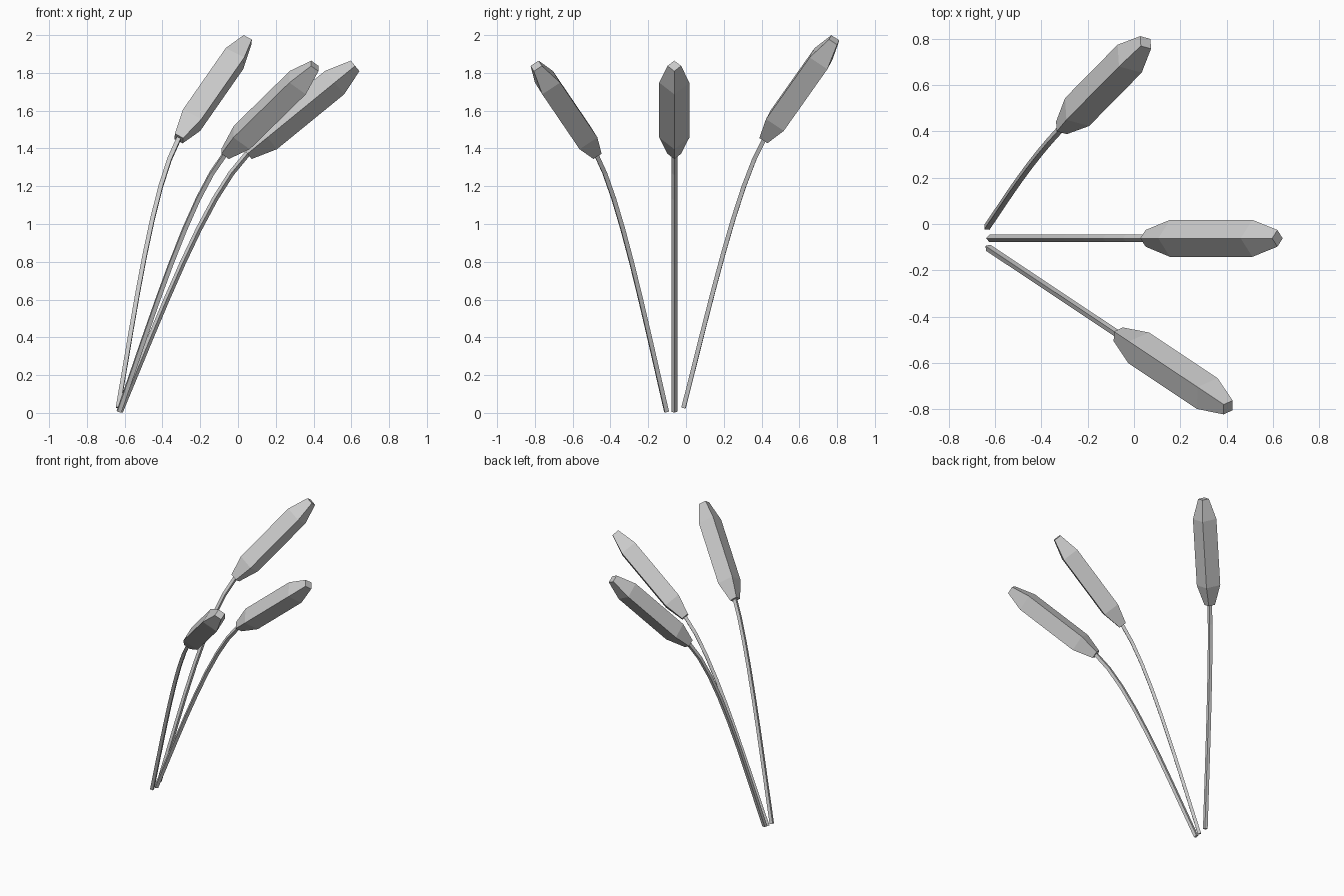
import bpy
from mathutils import Vector, Matrix
from mathutils.geometry import interpolate_bezier

cube = bpy.data.objects.get("Cube")
if cube:
    bpy.data.objects.remove(cube, do_unlink=True)

grey = bpy.data.materials.new("plain_grey")
grey.use_nodes = True
grey.diffuse_color = (0.6, 0.6, 0.6, 1)
grey.node_tree.nodes["Principled BSDF"].inputs["Base Color"].default_value = (0.6, 0.6, 0.6, 1)

SIDE = Vector((0, 1, 0))
NECK = Vector((0.675, 0, 1.365))
TIP = Vector((1.245, 0, 1.83))


def loft(name, points, radii, matrix):
    """Four-sided diamond tube along a path in the local xz plane."""
    verts, faces = [], []
    last = len(points) - 1
    for i, (p, r) in enumerate(zip(points, radii)):
        tangent = (points[min(i + 1, last)] - points[max(i - 1, 0)]).normalized()
        up = tangent.cross(SIDE)
        verts += [p + r * d for d in (SIDE, up, -SIDE, -up)]
    for i in range(last):
        for k in range(4):
            a, b = 4 * i + k, 4 * i + (k + 1) % 4
            faces.append((a, b, b + 4, a + 4))
    faces += [(3, 2, 1, 0), tuple(4 * last + k for k in range(4))]
    mesh = bpy.data.meshes.new(name)
    mesh.from_pydata([matrix @ v for v in verts], [], faces)
    mesh.materials.append(grey)
    mesh.update()
    # Consistent outward normals
    import bmesh
    bm = bmesh.new()
    bm.from_mesh(mesh)
    bmesh.ops.recalc_face_normals(bm, faces=bm.faces)
    bm.to_mesh(mesh)
    bm.free()
    obj = bpy.data.objects.new(name, mesh)
    bpy.context.collection.objects.link(obj)


def frame(tip, neck):
    """Orthonormal axes from the tip direction and the bending plane."""
    along = tip.normalized()
    across = tip.cross(neck).normalized()
    return Matrix((along, across, along.cross(across))).transposed()


def reed(name, root, neck, tip):
    root = Vector(root)
    turn = frame(Vector(tip) - root, Vector(neck) - root) @ frame(TIP, NECK).transposed()
    matrix = Matrix.Translation(root) @ turn.to_4x4()
    # Curved stem
    path = interpolate_bezier(Vector((0, 0, 0)), Vector((0.21, 0, 0.5)),
                              Vector((0.45, 0, 1.14)), NECK, 9)
    loft(name + "_stem", path, [0.016] * len(path), matrix)
    # Seed head, tapered at both ends
    spots = [NECK.lerp(TIP, t) for t in (0, 0.185, 0.81, 1)]
    loft(name + "_head", spots, (0.036, 0.08, 0.08, 0.036), matrix)


reed("back_reed", (-0.635, -0.013, 0.027), (-0.323, 0.409, 1.468), (0.048, 0.782, 1.968))
reed("middle_reed", (-0.625, -0.062, 0.007), (0.05, -0.062, 1.372), (0.62, -0.062, 1.837))
reed("front_reed", (-0.63, -0.103, 0.007), (-0.068, -0.477, 1.372), (0.407, -0.793, 1.837))
